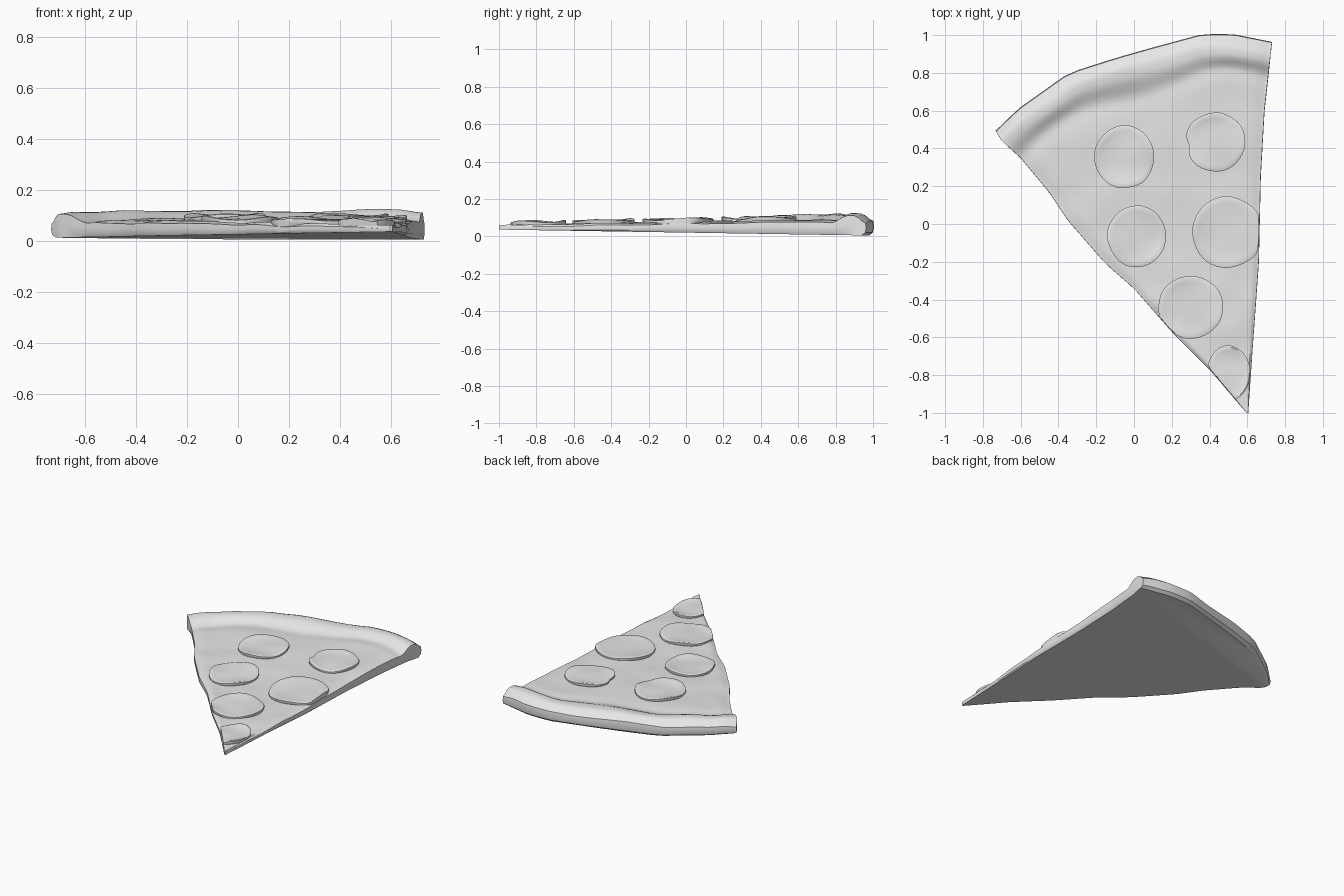
import bpy, bmesh, math
from mathutils import Vector, noise

cube = bpy.data.objects.get("Cube")
if cube:
    bpy.data.objects.remove(cube)

mat = bpy.data.materials.new("plain grey")
mat.use_nodes = True
grey = (0.8, 0.8, 0.8, 1)
mat.diffuse_color = grey
mat.node_tree.nodes["Principled BSDF"].inputs["Base Color"].default_value = grey

# Cut edges as (y, x) and the outward bow of the crust as (u, offset)
LEFT = [(-1, 0.595), (-0.77, 0.4), (-0.57, 0.2), (-0.34, 0.0), (-0.21, -0.15),
        (0.02, -0.35), (0.17, -0.45), (0.35, -0.6), (0.44, -0.7), (0.49, -0.73)]
RIGHT = [(-1, 0.605), (-0.62, 0.63), (-0.2, 0.66), (0.25, 0.67), (0.6, 0.69), (0.96, 0.73)]
BOW = [(0, 0), (0.1, 0.075), (0.3, 0.172), (0.47, 0.172), (0.6, 0.165),
       (0.78, 0.152), (0.88, 0.103), (1, 0)]
OUT = Vector((-0.306, 0.952))


def interp(table, t):
    for (a, p), (b, q) in zip(table, table[1:]):
        if t <= b:
            return p + (q - p) * max(0, (t - a) / (b - a))
    return table[-1][1]


def smooth(a, b, t):
    t = min(1, max(0, (t - a) / (b - a)))
    return t * t * (3 - 2 * t)


def plan(u, v):
    """Plan position: u runs left to right, v from tip to rim."""
    yl, yr = -1 + 1.49 * v, -1 + 1.96 * v
    l = Vector((interp(LEFT, yl), yl))
    r = Vector((interp(RIGHT, yr), yr))
    return l.lerp(r, u) + OUT * interp(BOW, u) * v ** 1.5


def cheese_z(x, y):
    return 0.077 + 0.017 * y + 0.008 * noise.noise(Vector((x * 5, y * 7, 0.3)))


def top_z(p, u, v):
    """Cheese level, plus the raised crust roll and softened cut edges."""
    wobble = 0.01 * noise.noise(Vector((p.x * 4, p.y * 4, 2)))
    crease = 0.9 + 0.012 * math.sin(u * 9)
    z = cheese_z(p.x, p.y) - 0.006 * smooth(crease - 0.04, crease, v)
    z += (0.033 + wobble) * smooth(crease, 0.95, v)
    z -= 0.038 * smooth(0.965, 1, v) ** 1.5
    edge = min(u, 1 - u)
    return z - 0.01 * (1 - smooth(0, 0.05, edge))


def finish(bm, name):
    bmesh.ops.recalc_face_normals(bm, faces=bm.faces)
    mesh = bpy.data.meshes.new(name)
    bm.to_mesh(mesh)
    bm.free()
    mesh.materials.append(mat)
    obj = bpy.data.objects.new(name, mesh)
    bpy.context.collection.objects.link(obj)
    bpy.ops.object.select_all(action="DESELECT")
    obj.select_set(True)
    bpy.context.view_layer.objects.active = obj
    bpy.ops.object.shade_smooth_by_angle(angle=math.radians(35))
    return obj


def bridge(bm, a, b):
    for i in range(len(a)):
        j = (i + 1) % len(a)
        bm.faces.new((a[i], a[j], b[j], b[i]))


# Slice: wavy top grid, rounded wall and flat base
NU = 28
VS = [0.87 * i / 34 for i in range(34)] + [0.87 + 0.13 * i / 13 for i in range(14)]
US = [0.5 - 0.5 * math.cos(math.pi * i / NU) for i in range(NU + 1)]
bm = bmesh.new()
grid = []
for v in VS:
    row = []
    for u in US:
        p = plan(u, v)
        row.append(bm.verts.new((p.x, p.y, top_z(p, u, v))))
    grid.append(row)
for r, s in zip(grid, grid[1:]):
    for i in range(NU):
        bm.faces.new((r[i], r[i + 1], s[i + 1], s[i]))

# Border loop with its grid coordinates
last = len(VS) - 1
border = [(0, i) for i in range(NU)] + [(j, NU) for j in range(last)]
border += [(last, i) for i in range(NU, 0, -1)] + [(j, 0) for j in range(last, 0, -1)]
loop = [grid[j][i] for j, i in border]
for inset, height in ((-0.004, 0.6), (0.002, 0.22), (0.024, 0.0)):
    ring = []
    for j, i in border:
        u, v = US[i], VS[j]
        p = plan(u, v)
        p -= OUT * inset * smooth(0.93, 1, v)
        p.x += (0.5 - u) * inset * 0.7 * smooth(0, 0.3, v)
        low = max(0.0, 0.02 - 0.016 * p.y)
        ring.append(bm.verts.new((p.x, p.y, low + (grid[j][i].co.z - low) * height)))
    bridge(bm, loop, ring)
    loop = ring
bm.faces.new(loop)
finish(bm, "pizza_slice")

# Sausage rounds: cupped discs trimmed by the cut edges
ROUNDS = [(-0.05, 0.355, 0.16, 0.165), (0.43, 0.435, 0.16, 0.155),
          (0.015, -0.065, 0.157, 0.162), (0.495, -0.045, 0.187, 0.19),
          (0.3, -0.44, 0.172, 0.165), (0.5, -0.79, 0.115, 0.145)]
SEG = 40
for n, (cx, cy, rx, ry) in enumerate(ROUNDS):
    bm = bmesh.new()

    def ring(scale, lift, curl):
        verts = []
        for k in range(SEG):
            a = math.tau * k / SEG
            d = Vector((math.cos(a), math.sin(a)))
            wav = scale * (1 + 0.035 * noise.noise(Vector((d.x * 1.6, d.y * 1.6, n * 3))))
            if n == 1:  # torn notch
                wav *= 1 - 0.13 * math.exp(-((a - 3.3) / 0.25) ** 2)
            y = cy + ry * wav * d.y
            x = cx + rx * wav * d.x
            x = max(interp(LEFT, y) + 0.004, min(interp(RIGHT, y) - 0.004, x))
            z = cheese_z(x, y) + lift + curl * math.sin(3 * a + n * 2)
            verts.append(bm.verts.new((x, y, z)))
        return verts

    rings = [ring(0.25, 0.012, 0), ring(0.55, 0.012, 0.001), ring(0.82, 0.015, 0.003),
             ring(0.95, 0.018, 0.005), ring(1.0, 0.015, 0.005), ring(1.0, 0.003, 0.003),
             ring(0.94, -0.012, 0)]
    for a, b in zip(rings, rings[1:]):
        bridge(bm, a, b)
    bm.faces.new(rings[0])
    bm.faces.new(rings[-1])
    finish(bm, "sausage_round_%d" % (n + 1))
